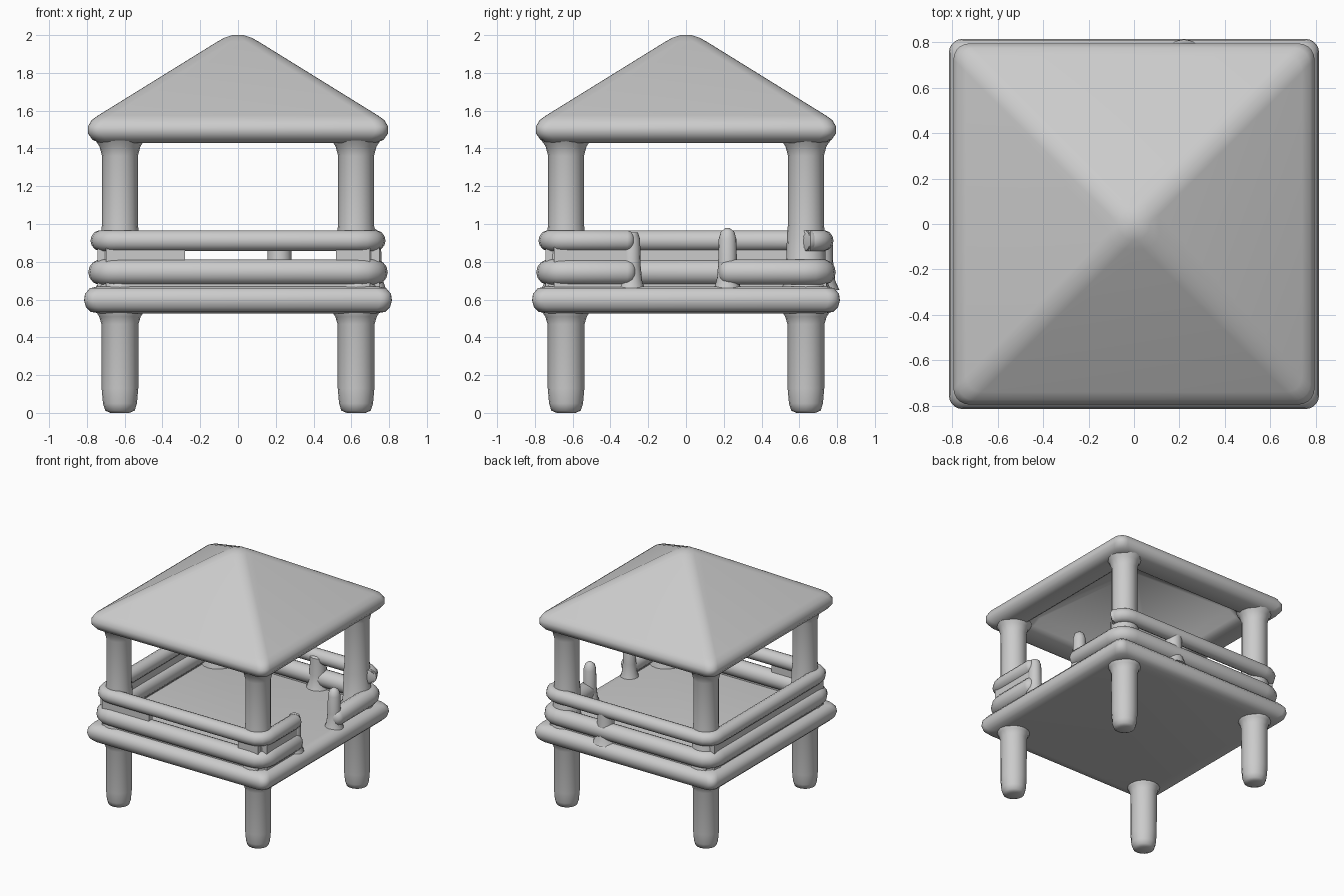
import bpy, bmesh, math
from mathutils import Vector

if "Cube" in bpy.data.objects:
    bpy.data.objects.remove(bpy.data.objects["Cube"])

stone = bpy.data.materials.new("light grey")
stone.diffuse_color = (0.6, 0.6, 0.6, 1)
stone.use_nodes = True
stone.node_tree.nodes["Principled BSDF"].inputs["Base Color"].default_value = stone.diffuse_color


def finish(name, bm, angle=50):
    bmesh.ops.recalc_face_normals(bm, faces=bm.faces)
    me = bpy.data.meshes.new(name)
    bm.to_mesh(me)
    bm.free()
    me.materials.append(stone)
    ob = bpy.data.objects.new(name, me)
    bpy.context.collection.objects.link(ob)
    bpy.ops.object.select_all(action='DESELECT')
    ob.select_set(True)
    bpy.context.view_layer.objects.active = ob
    bpy.ops.object.shade_smooth_by_angle(angle=math.radians(angle))
    return ob


def rounded_square(half, radius, steps=5):
    pts = []
    for corner in range(4):
        mid = math.pi / 4 + corner * math.pi / 2
        cx = math.copysign(half - radius, math.cos(mid))
        cy = math.copysign(half - radius, math.sin(mid))
        for i in range(steps + 1):
            a = corner * math.pi / 2 + i / steps * math.pi / 2
            pts.append((cx + radius * math.cos(a), cy + radius * math.sin(a)))
    return pts


def circle(radius, steps=16):
    return [(radius * math.cos(math.tau * i / steps),
             radius * math.sin(math.tau * i / steps)) for i in range(steps)]


def loft(name, rings, center=(0, 0), angle=50):
    """Skin a stack of (outline, z) rings and cap both ends."""
    bm = bmesh.new()
    loops = [[bm.verts.new((x + center[0], y + center[1], z)) for x, y in pts]
             for pts, z in rings]
    for a, b in zip(loops, loops[1:]):
        for i in range(len(a)):
            j = (i + 1) % len(a)
            bm.faces.new((a[i], a[j], b[j], b[i]))
    bm.faces.new(loops[0])
    bm.faces.new(loops[-1])
    return finish(name, bm, angle)


def lathe(name, profile, center):
    return loft(name, [(circle(r), z) for r, z in profile], center)


def rail(name, corners, z, radius):
    """Round bar along a flat path with softened corners and domed ends."""
    pts = [Vector((x, y, z)) for x, y in corners]
    path = [pts[0]]
    for p, q, r in zip(pts, pts[1:], pts[2:]):
        a = q + (p - q).normalized() * 0.1
        b = q + (r - q).normalized() * 0.1
        for i in range(5):
            t = i / 4
            path.append(a * (1 - t) ** 2 + q * 2 * t * (1 - t) + b * t * t)
    path.append(pts[-1])
    stations = []
    d0 = (path[0] - path[1]).normalized()
    d1 = (path[-1] - path[-2]).normalized()
    dome = [(0.98, 0.25), (0.8, 0.6), (0.5, 0.87)]
    for ext, size in dome:
        stations.append((path[0] + d0 * radius * 0.7 * ext, -d0, radius * size))
    for i, p in enumerate(path):
        t = path[min(i + 1, len(path) - 1)] - path[max(i - 1, 0)]
        stations.append((p, t.normalized(), radius))
    for ext, size in reversed(dome):
        stations.append((path[-1] + d1 * radius * 0.7 * ext, d1, radius * size))
    bm = bmesh.new()
    up = Vector((0, 0, 1))
    loops = []
    for p, t, r in stations:
        side = t.cross(up)
        loops.append([bm.verts.new(p + side * x + up * y) for x, y in circle(r, 14)])
    for a, b in zip(loops, loops[1:]):
        for i in range(len(a)):
            j = (i + 1) % len(a)
            bm.faces.new((a[i], a[j], b[j], b[i]))
    bm.faces.new(loops[0])
    bm.faces.new(loops[-1])
    finish(name, bm)


def panel(name, x0, x1, y0, y1, z0, z1):
    bm = bmesh.new()
    bmesh.ops.create_cube(bm, size=1)
    for v in bm.verts:
        v.co = ((x0 + x1) / 2 + v.co.x * (x1 - x0),
                (y0 + y1) / 2 + v.co.y * (y1 - y0),
                (z0 + z1) / 2 + v.co.z * (z1 - z0))
    finish(name, bm, 30)


# Hollow pyramid roof with a thick rounded eave
roof = [(0.03, 1.84), (0.53, 1.52), (0.56, 1.46), (0.60, 1.43), (0.73, 1.43),
        (0.77, 1.445), (0.795, 1.48), (0.795, 1.515), (0.775, 1.55),
        (0.74, 1.575), (0.11, 1.965), (0.07, 1.987), (0.03, 2.0)]
loft("roof", [(rounded_square(h, min(0.07, h * 0.9)), z) for h, z in roof])

# Rounded floor slab
floor = [(0.72, 0.525), (0.78, 0.535), (0.805, 0.56), (0.815, 0.595),
         (0.81, 0.63), (0.785, 0.66), (0.74, 0.67)]
loft("floor", [(rounded_square(h, 0.06), z) for h, z in floor])

# Four corner posts that flare where they meet floor and roof
post = [(0.05, 0.0), (0.078, 0.012), (0.09, 0.05), (0.097, 0.13), (0.098, 0.47),
        (0.11, 0.51), (0.13, 0.54), (0.13, 0.66), (0.108, 0.70), (0.10, 0.95),
        (0.095, 1.0), (0.095, 1.36), (0.108, 1.41), (0.135, 1.45), (0.11, 1.5)]
for sx, side in ((-1, "left"), (1, "right")):
    for sy, end in ((-1, "front"), (1, "back")):
        lathe(f"post_{end}_{side}", post, (sx * 0.625, sy * 0.635))

# Two rails around the deck, open in the middle of the right side
R = 0.725
rail("upper_rail", [(R, -0.31), (R, -R), (-R, -R), (-R, R), (R, R), (R, 0.66)], 0.912, 0.056)
rail("lower_rail", [(R, -0.31), (R, -R), (-R, -R), (-R, R), (R, R), (R, 0.22)], 0.745, 0.068)

# Short balusters beside the opening and behind the back rail
baluster = [(0.075, 0.65), (0.058, 0.70), (0.05, 0.78), (0.047, 0.92),
            (0.035, 0.96), (0.012, 0.978)]
lathe("baluster_opening", baluster, (0.71, 0.22))
lathe("baluster_entry", [(r, min(z, 0.955)) for r, z in baluster[:-1]], (0.71, -0.29))
lathe("baluster_back", [(r * 1.3, min(z, 0.93)) for r, z in baluster[:-1]], (0.22, 0.715))

# Thin infill between the rails
panel("infill_left", -0.745, -0.70, -0.7, 0.7, 0.64, 0.92)
panel("infill_right", 0.70, 0.75, -0.7, -0.29, 0.64, 0.92)
panel("infill_front_left", -0.7, -0.28, -0.745, -0.70, 0.64, 0.92)
panel("infill_front_right", 0.52, 0.7, -0.745, -0.70, 0.64, 0.92)
panel("infill_front_base", -0.7, 0.7, -0.745, -0.70, 0.64, 0.75)
panel("infill_back_base", -0.7, 0.7, 0.70, 0.745, 0.64, 0.75)
